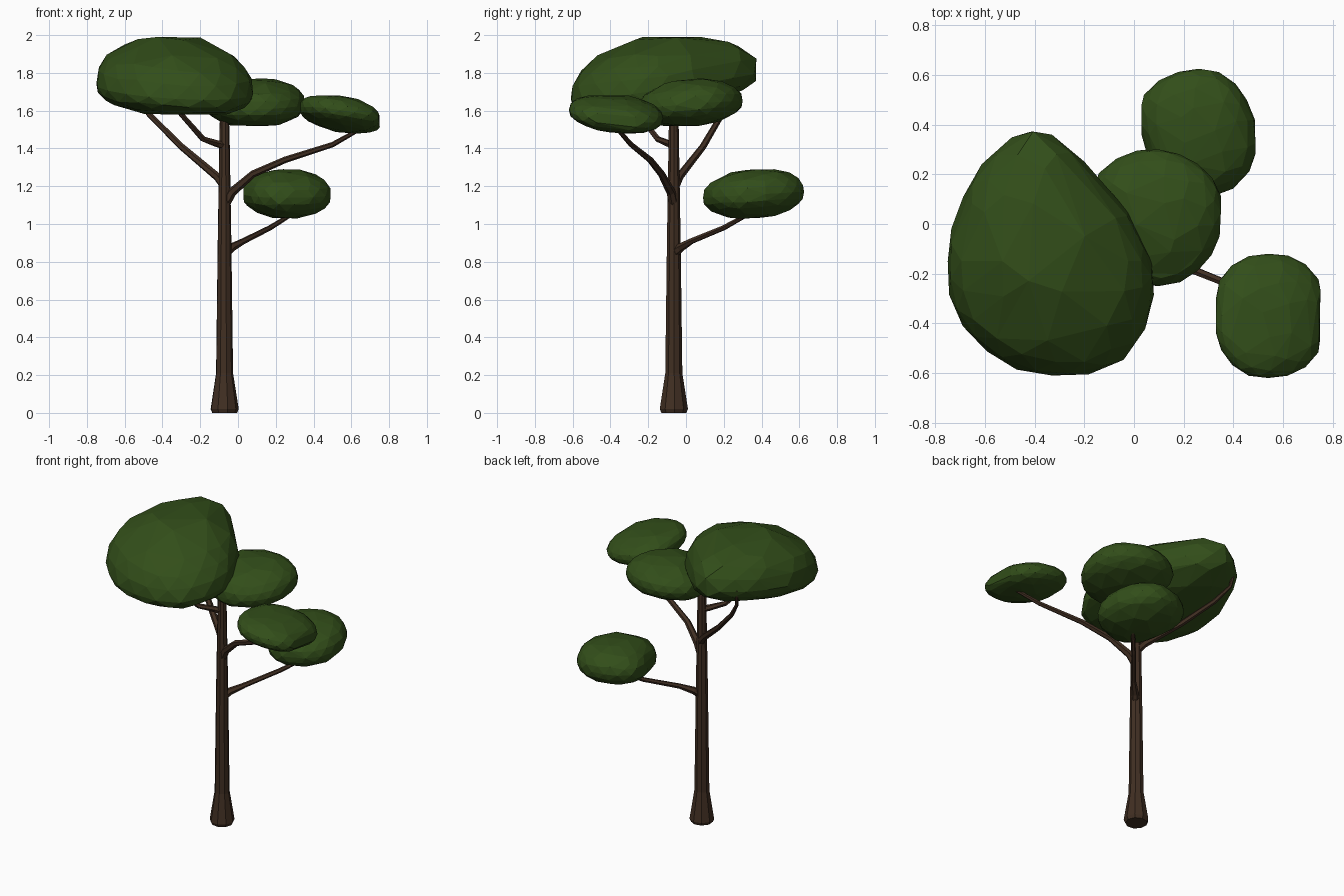
import bpy, bmesh, math, random
from mathutils import Vector

if "Cube" in bpy.data.objects:
    bpy.data.objects.remove(bpy.data.objects["Cube"])

random.seed(4)


def material(name, color):
    m = bpy.data.materials.new(name)
    m.diffuse_color = (*color, 1)
    m.use_nodes = True
    m.node_tree.nodes["Principled BSDF"].inputs["Base Color"].default_value = m.diffuse_color
    return m


BARK = material("bark", (0.052, 0.028, 0.016))
LEAF = material("leaf", (0.032, 0.076, 0.010))


def finish(bm, name, mat):
    bmesh.ops.recalc_face_normals(bm, faces=bm.faces)
    me = bpy.data.meshes.new(name)
    bm.to_mesh(me)
    bm.free()
    ob = bpy.data.objects.new(name, me)
    me.materials.append(mat)
    bpy.context.collection.objects.link(ob)
    return ob


def tube(name, path, radii, sides):
    """Tapered limb: one ring per path point, capped at both ends."""
    pts = [Vector(p) for p in path]
    bm = bmesh.new()
    rings = []
    for i, p in enumerate(pts):
        d = (pts[min(i + 1, len(pts) - 1)] - pts[max(i - 1, 0)]).normalized()
        u = d.cross(Vector((0.3, 1, 0.1))).normalized()
        v = d.cross(u)
        rings.append([bm.verts.new(p + radii[i] * (u * math.cos(a) + v * math.sin(a)))
                      for a in (2 * math.pi * k / sides for k in range(sides))])
    for a, b in zip(rings, rings[1:]):
        for k in range(sides):
            n = (k + 1) % sides
            bm.faces.new((a[k], a[n], b[n], b[k]))
    bm.faces.new(rings[0])
    bm.faces.new(rings[-1])
    return finish(bm, name, BARK)


def foliage(name, center, outline, up, down, tilt, zlim):
    """Faceted leaf pad: a sphere fitted to a plan outline, tilted, then hulled."""
    cx, cy, cz = center
    xs, ys = zip(*outline)
    polar = sorted((math.atan2(y - cy, x - cx), math.hypot(x - cx, y - cy)) for x, y in outline)
    polar = ([(polar[-1][0] - 2 * math.pi, polar[-1][1])] + polar
             + [(polar[0][0] + 2 * math.pi, polar[0][1])])

    def reach(t):
        for (a, ra), (b, rb) in zip(polar, polar[1:]):
            if a <= t <= b:
                return ra + (rb - ra) * (t - a) / max(b - a, 1e-6)
        return polar[0][1]

    def clamp(v, lo, hi):
        return min(max(v, lo), hi)

    bm = bmesh.new()
    bmesh.ops.create_icosphere(bm, subdivisions=3, radius=1)
    for v in bm.verts:
        x, y, z = v.co
        t = math.atan2(y, x)
        r = 1.01 * reach(t) * min(1, math.hypot(x, y)) ** 0.95
        px, py = r * math.cos(t), r * math.sin(t)
        h = (up if z > 0 else down) * math.copysign(abs(z) ** 0.95, z) * random.uniform(0.94, 1.04)
        v.co = (clamp(cx + px, min(xs), max(xs)), clamp(cy + py, min(ys), max(ys)),
                clamp(cz + h + tilt[0] * px + tilt[1] * py, *zlim))
    # Convex hull leaves irregular flat facets
    points = [v.co.copy() for v in bm.verts]
    bm.free()
    bm = bmesh.new()
    for p in points:
        bm.verts.new(p)
    bmesh.ops.remove_doubles(bm, verts=bm.verts, dist=0.002)
    bmesh.ops.convex_hull(bm, input=bm.verts)
    bmesh.ops.delete(bm, geom=[v for v in bm.verts if not v.link_faces], context='VERTS')
    ob = finish(bm, name, LEAF)
    dec = ob.modifiers.new("facets", "DECIMATE")
    dec.ratio = 0.7
    return ob


# Trunk with flared foot
tube("trunk",
     [(-.072, -.065, z) for z in (0, .02, .21, .9, 1.2, 1.5)] + [(-.075, -.075, 1.73)],
     [.067, .076, .046, .037, .032, .027, .016], 9)

# Branches
tube("lower_branch",
     [(-.07, -.065, .84), (-.035, -.03, .875), (.03, .03, .91), (.17, .2, .98), (.33, .38, 1.08)],
     [.026, .023, .016, .014, .010], 6)
tube("right_branch",
     [(-.07, -.065, 1.10), (-.03, -.08, 1.17), (.08, -.13, 1.265), (.25, -.19, 1.34),
      (.5, -.29, 1.42), (.66, -.37, 1.51)],
     [.026, .024, .019, .017, .014, .010], 6)
tube("left_branch",
     [(-.07, -.06, 1.20), (-.11, -.035, 1.25), (-.3, .09, 1.41), (-.47, .19, 1.58),
      (-.55, .25, 1.69), (-.565, .275, 1.80)],
     [.026, .022, .018, .015, .011, .008], 6)
tube("upper_branch",
     [(-.07, -.065, 1.415), (-.11, -.09, 1.425), (-.185, -.15, 1.45), (-.30, -.25, 1.58), (-.35, -.29, 1.68)],
     [.022, .019, .016, .014, .010], 6)

# Leaf pads, outlines traced in plan
foliage("large_foliage", (-.33, -.15, 1.725),
        [(-.40, .39), (-.34, .36), (-.15, .16), (.02, -.05), (.08, -.32), (.05, -.40),
         (-.04, -.54), (-.18, -.60), (-.32, -.61), (-.45, -.59), (-.60, -.50),
         (-.71, -.37), (-.75, -.22), (-.70, .05), (-.56, .29)],
        .27, .145, (-.045, .135), (1.58, 2.0))
foliage("middle_foliage", (.10, .03, 1.63),
        [(.08, .30), (-.03, .28), (-.15, .19), (-.17, .05), (-.13, -.12), (.05, -.25),
         (.13, -.25), (.25, -.19), (.35, .01), (.35, .12), (.29, .21), (.20, .27)],
        .14, .115, (.02, .08), (1.52, 1.77))
foliage("right_foliage", (.54, -.37, 1.58),
        [(.54, -.12), (.67, -.15), (.75, -.24), (.75, -.40), (.73, -.54), (.64, -.60),
         (.56, -.62), (.44, -.60), (.35, -.50), (.33, -.34), (.35, -.22), (.42, -.15)],
        .10, .09, (-.15, -.09), (1.475, 1.68))
foliage("lower_foliage", (.26, .36, 1.155),
        [(.18, .61), (.30, .625), (.41, .56), (.46, .48), (.49, .36), (.49, .28), (.43, .17),
         (.34, .12), (.20, .09), (.08, .20), (.06, .30), (.03, .50), (.08, .56)],
        .14, .125, (0, .06), (1.03, 1.29))
